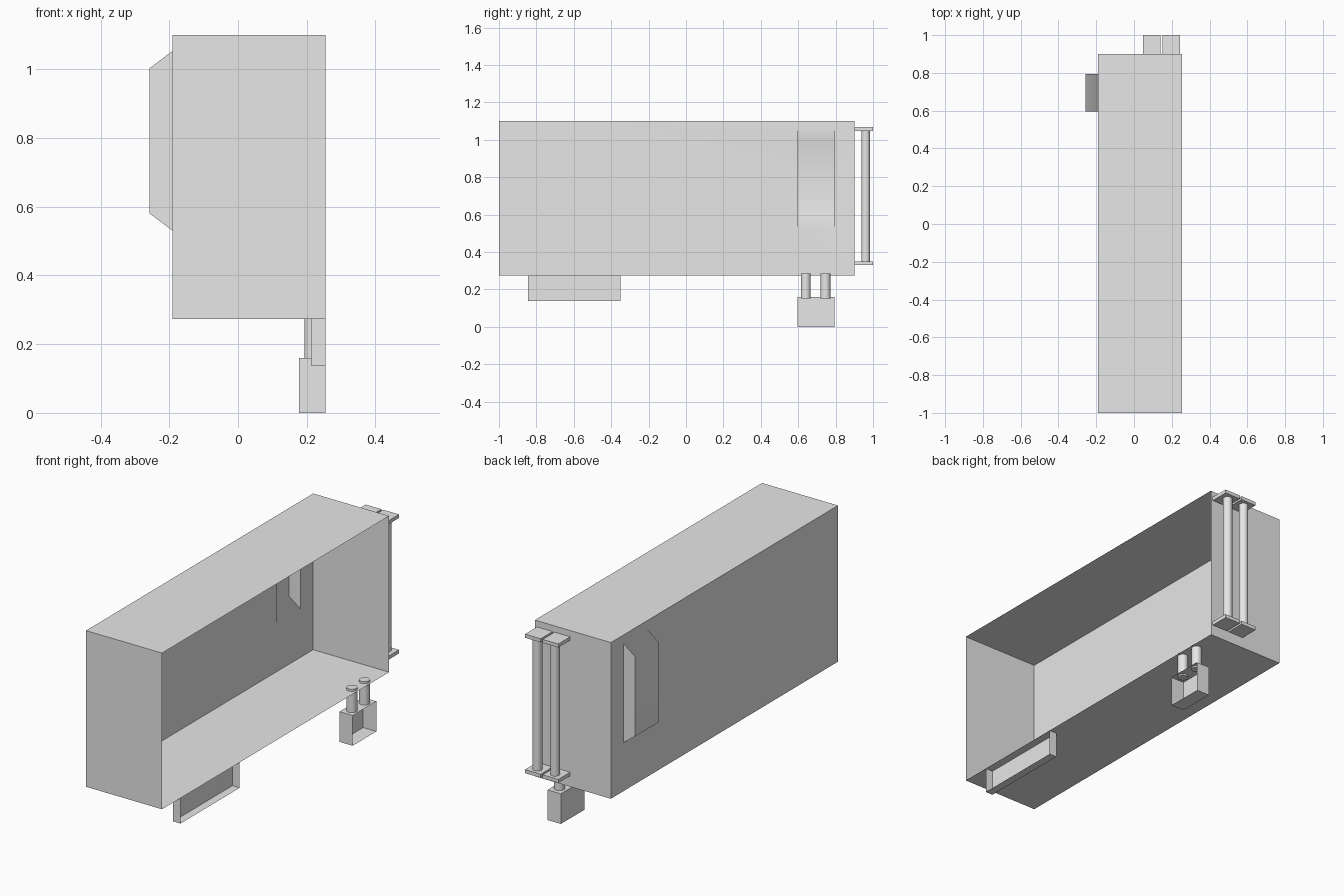
import bpy, bmesh, math
from mathutils import Matrix, Vector

cube = bpy.data.objects.get("Cube")
if cube:
    bpy.data.objects.remove(cube)

grey = bpy.data.materials.new("light_grey")
grey.use_nodes = True
COLOUR = (0.8, 0.8, 0.8, 1)
grey.diffuse_color = COLOUR
grey.node_tree.nodes["Principled BSDF"].inputs["Base Color"].default_value = COLOUR


def finish(bm, name, angle=30):
    """Turn a bmesh into a shaded, coloured object."""
    bmesh.ops.recalc_face_normals(bm, faces=bm.faces[:])
    mesh = bpy.data.meshes.new(name)
    bm.to_mesh(mesh)
    bm.free()
    mesh.materials.append(grey)
    obj = bpy.data.objects.new(name, mesh)
    bpy.context.collection.objects.link(obj)
    bpy.ops.object.select_all(action='DESELECT')
    obj.select_set(True)
    bpy.context.view_layer.objects.active = obj
    bpy.ops.object.shade_smooth_by_angle(angle=math.radians(angle))
    return obj


def box(name, low, high, open_side=False):
    """Box between two corners, optionally without its +x face."""
    low, high = Vector(low), Vector(high)
    bm = bmesh.new()
    bmesh.ops.create_cube(bm, size=1, matrix=Matrix.Translation((low + high) / 2)
                          @ Matrix.Diagonal((*(high - low), 1)))
    if open_side:
        bm.normal_update()
        bmesh.ops.delete(bm, geom=[f for f in bm.faces if f.normal.x > 0.9],
                         context='FACES_ONLY')
    return finish(bm, name)


def pipe(name, x, y, bottom, top, radius):
    bm = bmesh.new()
    bmesh.ops.create_cone(bm, cap_ends=True, segments=32, radius1=radius, radius2=radius,
                          depth=top - bottom,
                          matrix=Matrix.Translation((x, y, (top + bottom) / 2)))
    return finish(bm, name)


# Main shell: open on +x, with a hollow bulge pushed out of the -x wall
INNER, OUTER = -0.19, 0.255
FRONT, BACK = -1.0, 0.9
FLOOR, ROOF = 0.273, 1.1
bm = bmesh.new()


def ring(x):
    return [bm.verts.new((x, y, z)) for y, z in
            ((FRONT, FLOOR), (BACK, FLOOR), (BACK, ROOF), (FRONT, ROOF))]


wall, rim = ring(INNER), ring(OUTER)
for i in range(4):
    j = (i + 1) % 4
    bm.faces.new((wall[i], wall[j], rim[j], rim[i]))

profile = ((INNER, 0.53), (-0.257, 0.58), (-0.257, 1.003), (INNER, 1.053))
near, far = [[bm.verts.new((x, y, z)) for x, z in profile] for y in (0.595, 0.793)]
for i in range(3):
    bm.faces.new((near[i], near[i + 1], far[i + 1], far[i]))
bm.faces.new(near)
bm.faces.new(far)

# Two wall panels that surround the bulge opening
bm.faces.new((wall[0], wall[1], wall[2], far[3], far[0], near[0]))
bm.faces.new((wall[0], near[0], near[3], far[3], wall[2], wall[3]))
shell = finish(bm, "main_shell", 60)
weighted = shell.modifiers.new("weighted_normals", 'WEIGHTED_NORMAL')
weighted.mode = 'FACE_AREA'
weighted.keep_sharp = True

# Open trays under the floor
box("long_tray", (0.212, -0.845, 0.138), (OUTER, -0.35, FLOOR), True)
box("small_tray", (0.178, 0.595, 0), (OUTER, 0.793, 0.16), True)

# Short pipes joining the small tray to the floor
for n, y in enumerate((0.64, 0.746), 1):
    pipe(f"short_pipe_{n}", 0.219, y, 0.152, 0.284, 0.026)

# Tall pipes on the back end, each held by two plates
for n, x in enumerate((0.094, 0.197), 1):
    pipe(f"tall_pipe_{n}", x, 0.961, 0.34, 1.058, 0.023)
    for level, z in (("lower", 0.331), ("upper", 1.048)):
        box(f"{level}_plate_{n}", (x - 0.046, BACK, z), (x + 0.046, 1.0, z + 0.019))
